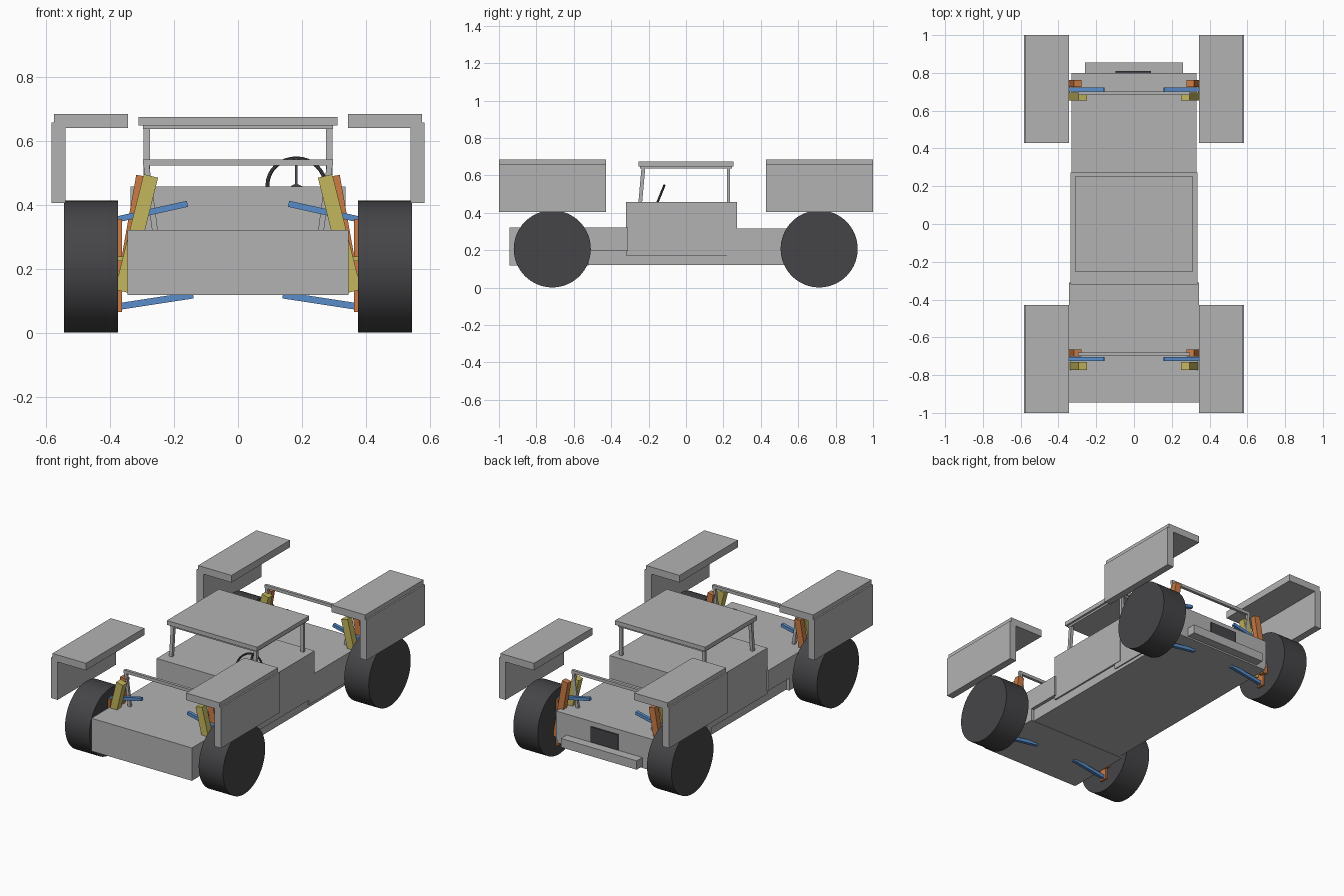
import bpy, math
from mathutils import Vector, Matrix

if "Cube" in bpy.data.objects:
    bpy.data.objects.remove(bpy.data.objects["Cube"])


def material(name, r, g, b):
    m = bpy.data.materials.new(name)
    m.diffuse_color = (r, g, b, 1)
    m.use_nodes = True
    m.node_tree.nodes["Principled BSDF"].inputs["Base Color"].default_value = m.diffuse_color
    return m


GREY = material("body_grey", 0.45, 0.45, 0.455)
DARK = material("rubber_dark", 0.06, 0.06, 0.065)
BLUE = material("arm_blue", 0.10, 0.27, 0.60)
ORANGE = material("upright_orange", 0.60, 0.20, 0.06)
YELLOW = material("shock_yellow", 0.55, 0.47, 0.11)


def finish(name, mat):
    o = bpy.context.object
    o.name = name
    o.data.materials.append(mat)
    return o


def box(name, mat, x, y, z):
    """Box from (min, max) pairs."""
    lo, hi = Vector((x[0], y[0], z[0])), Vector((x[1], y[1], z[1]))
    bpy.ops.mesh.primitive_cube_add(size=1)
    o = finish(name, mat)
    o.data.transform(Matrix.Translation((lo + hi) / 2) @ Matrix.Diagonal((*(hi - lo), 1)))
    return o


def beam(name, mat, p, q, thick, depth):
    """Square bar from p to q; depth is its size along y, where it leans in x."""
    p, q = Vector(p), Vector(q)
    d = (q - p).normalized()
    side = Vector((0, 1, 0))
    side = (side - d * side.dot(d)).normalized()
    rot = Matrix((d.cross(side), side, d)).transposed()
    # keep the frame right handed
    if rot.determinant() < 0:
        rot.col[0] = -rot.col[0]
    bpy.ops.mesh.primitive_cube_add(size=1)
    o = finish(name, mat)
    o.data.transform(Matrix.Translation((p + q) / 2) @ rot.to_4x4()
                     @ Matrix.Diagonal((thick, depth, (q - p).length, 1)))
    return o


def mirrored(o):
    """Mirror a part across x = 0."""
    o.modifiers.new("mirror", 'MIRROR').use_axis = (True, False, False)
    return o


# Body
box("nose", GREY, (-.345, .345), (-.945, -.52), (.118, .322))
box("hood", GREY, (-.345, .345), (-.53, -.31), (.195, .322))
box("floor", GREY, (-.325, .325), (-.53, .52), (.12, .2))
box("cabin", GREY, (-.335, .335), (-.32, .272), (.172, .457))
box("rear_deck", GREY, (-.332, .332), (.22, .80), (.14, .315))
box("rear_floor", GREY, (-.325, .325), (.5, .80), (.12, .16))
box("rear_bumper", GREY, (-.26, .26), (.79, .855), (.13, .185))
box("rear_plate", DARK, (-.098, .09), (.80, .809), (.19, .285))

# Roof and pillars
box("roof", GREY, (-.31, .31), (-.255, .255), (.648, .674))
box("roof_frame", GREY, (-.297, .297), (-.245, .245), (.636, .65))
mirrored(beam("front_pillar", GREY, (.285, -.245, .45), (.285, -.228, .64), .02, .02))
mirrored(beam("rear_pillar", GREY, (.285, .228, .45), (.285, .228, .64), .02, .016))

# Steering wheel, half sunk in the cabin top
tilt = Matrix.Translation((.182, -.15, .462)) @ Matrix.Rotation(math.radians(68), 4, 'X')
bpy.ops.mesh.primitive_torus_add(major_radius=.09, minor_radius=.006,
                                 major_segments=32, minor_segments=8)
o = finish("steering_wheel", DARK)
bpy.ops.object.shade_smooth_by_angle()
o.data.transform(tilt)
for a in (90, 210, 330):
    a = math.radians(a)
    end = tilt @ Vector((.088 * math.cos(a), .088 * math.sin(a), 0))
    beam("wheel_spoke", DARK, tilt.translation, end, .009, .008)

# One corner per axle, mirrored left to right
for label, c, rear in (("front", -.715, False), ("rear", .712, True)):
    bpy.ops.mesh.primitive_cylinder_add(vertices=64, radius=.206, depth=.168)
    w = finish(label + "_tyre", DARK)
    bpy.ops.object.shade_smooth_by_angle()
    w.data.transform(Matrix.Translation((.459, c, .207)) @ Matrix.Rotation(math.pi / 2, 4, 'Y'))
    mirrored(w)

    # Fender: outer panel and top panel
    y = (.428, 1.0) if rear else (-1.0, -.428)
    mirrored(box(label + "_fender_side", GREY, (.538, .583), y, (.405, .657)))
    mirrored(box(label + "_fender_top", GREY, (.344, .574), y, (.64, .684)))

    # Control arms, upright and stub axle
    mirrored(beam(label + "_upper_arm", BLUE, (.158, c, .403), (.375, c, .355), .019, .02))
    mirrored(beam(label + "_lower_arm", BLUE, (.14, c, .118), (.375, c, .082), .021, .02))
    mirrored(box(label + "_upright", ORANGE, (.362, .378), (c - .025, c + .025), (.065, .355)))
    mirrored(box(label + "_stub_axle", YELLOW, (.34, .38), (c - .05, c + .02), (.225, .238)))

    # Yellow strut ahead of the axle, orange strut behind it
    yc = c - .037
    mirrored(beam(label + "_yellow_strut", YELLOW, (.272, yc, .49), (.362, yc, .13), .046, .042))
    yc = c + .032
    mirrored(beam(label + "_orange_strut", ORANGE, (.298, yc, .49), (.362, yc, .13), .04, .036))

    # Cross bar on two legs
    yc = c + (-.02 if rear else .026)
    box(label + "_cross_bar", GREY, (-.296, .296), (yc - .009, yc + .009), (.522, .541))
    mirrored(beam(label + "_bar_leg", GREY, (.287, yc, .53), (.258, yc, .31), .018, .016))
